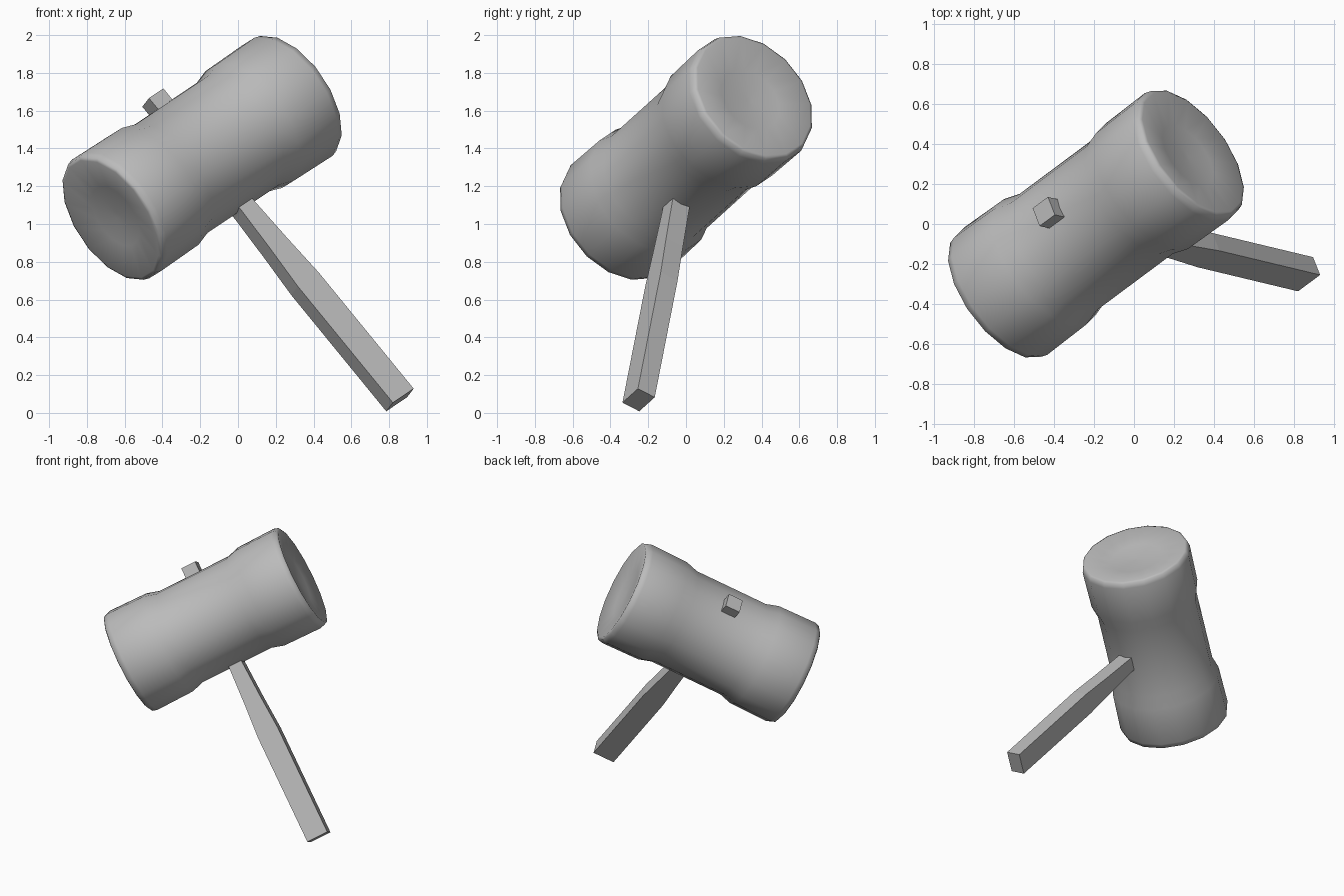
import bpy
import bmesh
from math import sin, cos, tau
from mathutils import Vector

if "Cube" in bpy.data.objects:
    bpy.data.objects.remove(bpy.data.objects["Cube"], do_unlink=True)

# Frame of the tilted mallet: head axis, handle direction, side
CENTRE = Vector((-0.19, 0, 1.35))
DOWN = Vector((0.626, -0.15, -0.766)).normalized()
AXIS = Vector((0.707, 0.525, 0.473))
AXIS = (AXIS - DOWN * AXIS.dot(DOWN)).normalized()
SIDE = DOWN.cross(AXIS)

grey = bpy.data.materials.new("plain_grey")
grey.use_nodes = True
grey.diffuse_color = (0.5, 0.5, 0.5, 1)
grey.node_tree.nodes["Principled BSDF"].inputs["Base Color"].default_value = (0.5, 0.5, 0.5, 1)


def place(a, d, s):
    return CENTRE + AXIS * a + DOWN * d + SIDE * s


def loft(name, rings, smooth):
    """Skin a list of point rings and close both ends."""
    bm = bmesh.new()
    loops = [[bm.verts.new(p) for p in ring] for ring in rings]
    n = len(loops[0])
    for low, high in zip(loops, loops[1:]):
        for i in range(n):
            j = (i + 1) % n
            bm.faces.new((low[i], low[j], high[j], high[i]))
    bm.faces.new(loops[0])
    bm.faces.new(loops[-1])
    bmesh.ops.recalc_face_normals(bm, faces=bm.faces)
    for face in bm.faces:
        face.smooth = smooth
    mesh = bpy.data.meshes.new(name)
    bm.to_mesh(mesh)
    bm.free()
    mesh.materials.append(grey)
    obj = bpy.data.objects.new(name, mesh)
    bpy.context.collection.objects.link(obj)
    return obj


# Head: barrel with a narrow waist, flared ends and dished faces
SIDES = 16
half = [(0.64, 0.02), (0.65, 0.18), (0.683, 0.355), (0.675, 0.372),
        (0.64, 0.382), (0.36, 0.377), (0.27, 0.351)]
profile = half + [(-a, r) for a, r in reversed(half)]
loft("mallet_head",
     [[place(a, r * cos(tau * i / SIDES), r * sin(tau * i / SIDES))
       for i in range(SIDES)] for a, r in profile], True)

# Handle: square bar through the head, wider at the grip
bar = [(-0.417, 0.054), (0.36, 0.05), (0.62, 0.062), (0.87, 0.078), (1.674, 0.078)]
loft("handle",
     [[place(x * w, d, y * 0.053) for x, y in ((-1, -1), (1, -1), (1, 1), (-1, 1))]
      for d, w in bar], False)
